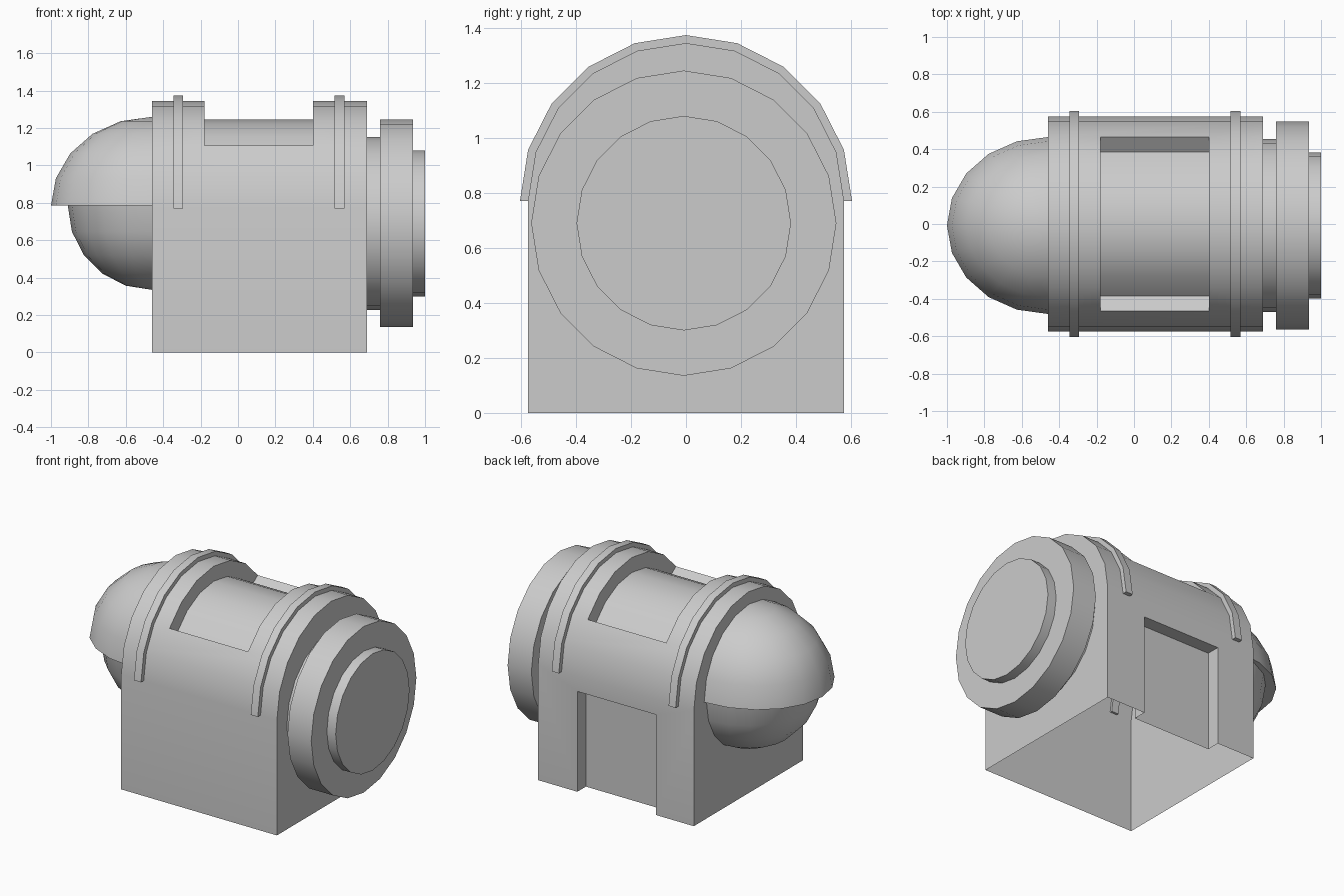
import bpy, bmesh
from math import pi, sin, cos
from mathutils import Matrix, Vector

SIDES = 20
STEP = 2 * pi / SIDES
ARCH_Z, ARCH_R = 0.77, 0.575      # centre and radius of the arched roof
BODY = (-0.46, 0.69)              # extent of the housing along x
BAY = (-0.18, 0.40)               # extent of the roof slot and rear recess
AXIS_Y = -0.008                   # end fittings sit slightly off centre

old = bpy.data.objects.get("Cube")
if old:
    bpy.data.objects.remove(old, do_unlink=True)

grey = bpy.data.materials.new("plain grey")
grey.use_nodes = True
colour = (0.6, 0.6, 0.6, 1)
grey.diffuse_color = colour
grey.node_tree.nodes["Principled BSDF"].inputs["Base Color"].default_value = colour


def make_object(name, bm):
    bmesh.ops.recalc_face_normals(bm, faces=bm.faces)
    mesh = bpy.data.meshes.new(name)
    bm.to_mesh(mesh)
    bm.free()
    mesh.materials.append(grey)
    obj = bpy.data.objects.new(name, mesh)
    bpy.context.collection.objects.link(obj)
    return obj


def select(obj):
    bpy.ops.object.select_all(action="DESELECT")
    obj.select_set(True)
    bpy.context.view_layer.objects.active = obj


def smooth(obj):
    select(obj)
    bpy.ops.object.shade_smooth_by_angle(angle=pi / 6)


def prism(name, profile, x0, x1):
    """Extrude a (y, z) outline along x."""
    bm = bmesh.new()
    face = bm.faces.new([bm.verts.new((x0, y, z)) for y, z in profile])
    new = bmesh.ops.extrude_face_region(bm, geom=[face])["geom"]
    verts = [v for v in new if isinstance(v, bmesh.types.BMVert)]
    bmesh.ops.translate(bm, verts=verts, vec=(x1 - x0, 0, 0))
    return make_object(name, bm)


def arc(radius, first, last, cy=0, cz=ARCH_Z):
    return [(cy + radius * cos(i * STEP), cz + radius * sin(i * STEP))
            for i in range(first, last + 1)]


def sector(inner, outer, first, last):
    return arc(outer, first, last) + arc(inner, first, last)[::-1]


def cut(obj, cutter):
    cutter.hide_render = True
    mod = obj.modifiers.new("cut", "BOOLEAN")
    mod.operation = "DIFFERENCE"
    mod.solver = "EXACT"
    mod.object = cutter
    select(obj)
    bpy.ops.object.modifier_apply(modifier=mod.name)
    bpy.data.objects.remove(cutter, do_unlink=True)


# Arched housing with a roof slot and a rear recess
housing = prism("housing", [(-ARCH_R, 0), (ARCH_R, 0)] + arc(ARCH_R, 0, 10), *BODY)
cut(housing, prism("slot_cutter", sector(0.475, 0.8, 2, 8), *BAY))
recess = [(0.485, -0.2), (0.8, -0.2), (0.8, 0.67), (0.485, 0.67)]
cut(housing, prism("recess_cutter", recess, *BAY))

# The housing is open underneath
bm = bmesh.new()
bm.from_mesh(housing.data)
floor = [f for f in bm.faces if f.calc_center_median().z < 0.001]
bmesh.ops.delete(bm, geom=floor, context="FACES")
bm.to_mesh(housing.data)
bm.free()
smooth(housing)

# Raised bands over the roof
for name, x in (("right_band", -0.32), ("left_band", 0.543)):
    smooth(prism(name, sector(0.56, 0.604, 0, 10), x - 0.026, x + 0.026))

# Stepped round end fitting
for name, radius, x0, x1 in (("neck", 0.463, BODY[1], 0.76),
                             ("flange", 0.555, 0.76, 0.935),
                             ("end_disc", 0.39, 0.935, 1.0)):
    smooth(prism(name, arc(radius, 0, SIDES - 1, AXIS_Y, 0.69), x0, x1))


def quarter_dome(name, radii, upper, closed):
    bm = bmesh.new()
    place = Matrix.Translation((BODY[0], AXIS_Y, 0.785)) @ Matrix.Diagonal((*radii, 1))
    bmesh.ops.create_uvsphere(bm, u_segments=SIDES, v_segments=SIDES // 2,
                              radius=1, matrix=place)
    for normal in (Vector((1, 0, 0)), Vector((0, 0, -1 if upper else 1))):
        bmesh.ops.bisect_plane(bm, geom=bm.verts[:] + bm.edges[:] + bm.faces[:],
                               dist=1e-5, plane_co=place.translation,
                               plane_no=normal, clear_outer=True)
    if closed:
        rim = [e for e in bm.edges if e.is_boundary
               and all(abs(v.co.z - 0.785) < 1e-4 for v in e.verts)]
        bmesh.ops.contextual_create(bm, geom=rim)
    smooth(make_object(name, bm))


# Hooded dome: larger upper shell over a smaller lower one
quarter_dome("dome_hood", (0.54, 0.473, 0.475), True, True)
quarter_dome("dome_lower", (0.45, 0.45, 0.45), False, False)
